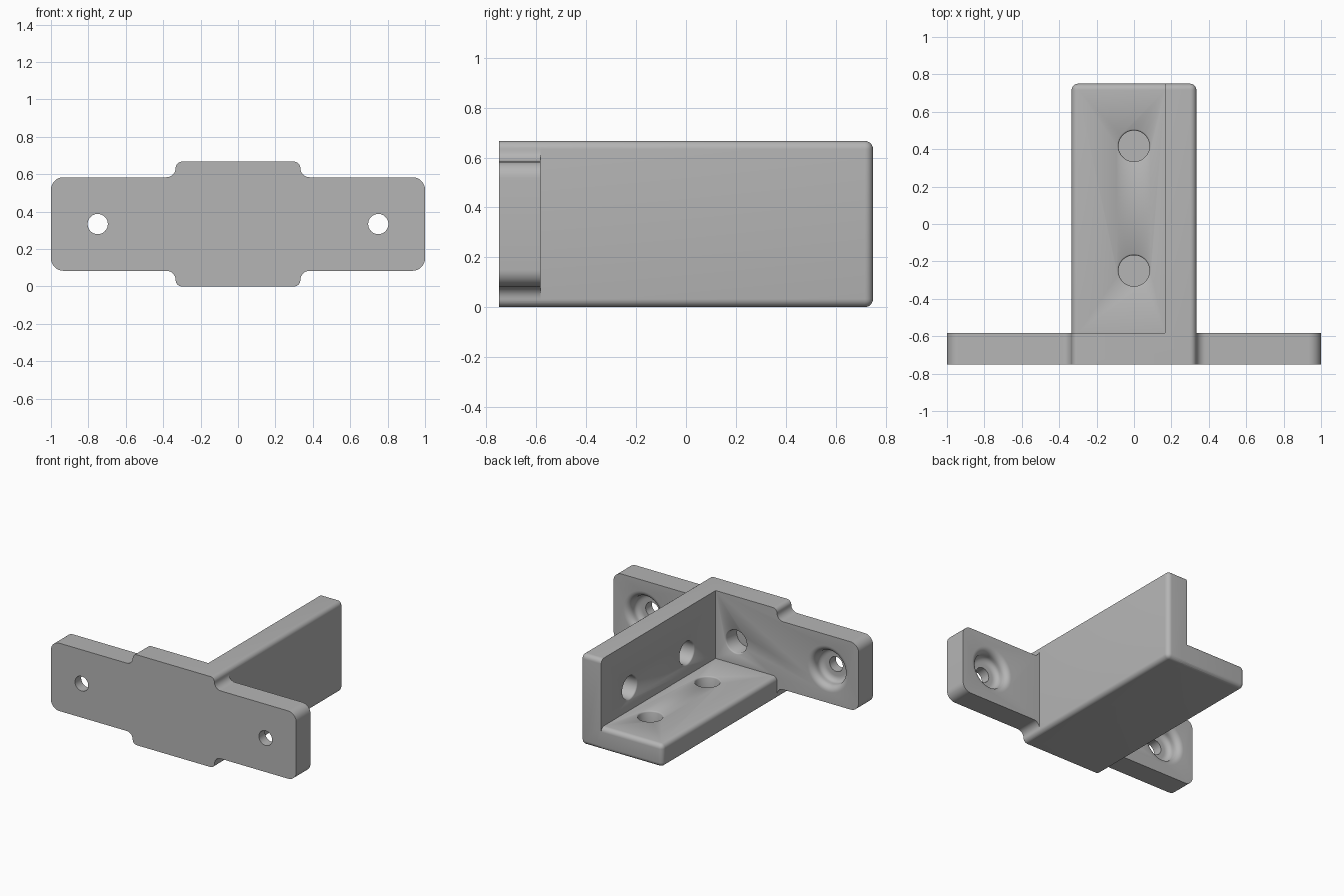
import bpy, bmesh, math
from mathutils import Vector, Matrix

old = bpy.data.objects.get("Cube")
if old:
    bpy.data.objects.remove(old, do_unlink=True)

W, H, T = 1 / 3, 2 / 3, 1 / 6      # half width of arm, height, wall thickness
R = 1 / 30                         # edge rounding
BACK, FRONT = 0.75, -0.75
SEAT = FRONT + T                   # rear face of the mounting plate

grey = bpy.data.materials.new("plain grey")
grey.use_nodes = True
colour = (0.46, 0.46, 0.46, 1)
grey.diffuse_color = colour
grey.node_tree.nodes["Principled BSDF"].inputs["Base Color"].default_value = colour


def finish(bm, name):
    bmesh.ops.recalc_face_normals(bm, faces=bm.faces)
    mesh = bpy.data.meshes.new(name)
    bm.to_mesh(mesh)
    bm.free()
    ob = bpy.data.objects.new(name, mesh)
    bpy.context.collection.objects.link(ob)
    mesh.materials.append(grey)
    return ob


def rounded_outline(corners, steps=8):
    """Replace each (x, z, radius) corner by an arc; all corners are square."""
    points = []
    for i, (x, z, r) in enumerate(corners):
        p = Vector((x, z))
        a = (Vector(corners[i - 1][:2]) - p).normalized() * r
        b = (Vector(corners[(i + 1) % len(corners)][:2]) - p).normalized() * r
        for k in range(steps + 1):
            t = k / steps * math.pi / 2
            points.append(p + a * (1 - math.sin(t)) + b * (1 - math.cos(t)))
    return points


def block(name, low, high, keep_sharp):
    """Box with rounded edges, except where keep_sharp(edge midpoint) is true."""
    bm = bmesh.new()
    bmesh.ops.create_cube(bm, size=1)
    low, high = Vector(low), Vector(high)
    for v in bm.verts:
        v.co = Vector([l + (c + 0.5) * (h - l) for c, l, h in zip(v.co, low, high)])
    edges = [e for e in bm.edges
             if not keep_sharp((e.verts[0].co + e.verts[1].co) / 2)]
    bmesh.ops.bevel(bm, geom=edges, offset=R, segments=6, profile=0.5, affect='EDGES')
    return finish(bm, name)


def add_hole(bm, profile, place, outward):
    """Turn a (radius, height) profile around the outward direction."""
    n = 48
    turn = Vector((0, 0, 1)).rotation_difference(Vector(outward)).to_matrix().to_4x4()
    mat = Matrix.Translation(place) @ turn
    rings = [[bm.verts.new(mat @ Vector((r * math.cos(2 * math.pi * i / n),
                                         r * math.sin(2 * math.pi * i / n), h)))
              for i in range(n)] for r, h in profile]
    for a, b in zip(rings, rings[1:]):
        for i in range(n):
            j = (i + 1) % n
            bm.faces.new((a[i], a[j], b[j], b[i]))
    bm.faces.new(rings[0])
    bm.faces.new(rings[-1])


def combine(target, tool, operation):
    mod = target.modifiers.new(operation, 'BOOLEAN')
    mod.operation, mod.solver, mod.object = operation, 'EXACT', tool
    bpy.context.view_layer.objects.active = target
    bpy.ops.object.modifier_apply(modifier=mod.name)
    bpy.data.objects.remove(tool, do_unlink=True)


# Mounting plate: stepped outline, mirrored in both directions
step = H / 8
quarter = [(1, H - step, 2 * R), (W, H - step, step - R), (W, H, R)]
upper = quarter + [(-x, z, r) for x, z, r in reversed(quarter)]
outline = rounded_outline(upper + [(x, H - z, r) for x, z, r in reversed(upper)])
bm = bmesh.new()
face = bm.faces.new([bm.verts.new((p.x, FRONT, p.y)) for p in outline])
extra = bmesh.ops.extrude_face_region(bm, geom=[face])["geom"]
for v in extra:
    if isinstance(v, bmesh.types.BMVert):
        v.co.y = SEAT
bracket = finish(bm, "bracket")

# L-shaped arm: upright wall and floor
inner = W - T
inside_plate = SEAT - T / 2
wall = block("upright_wall", (inner, inside_plate, 0), (W, BACK, H),
             lambda m: m.x < inner + 0.01 or m.y < SEAT)
floor = block("arm_floor", (-W, inside_plate, 0), (inner + 0.04, BACK, T),
              lambda m: m.x > inner + 0.01 or m.y < SEAT)
combine(wall, floor, 'UNION')
combine(bracket, wall, 'UNION')

# Blind sockets in floor, wall and plate, with softened rims
bm = bmesh.new()
socket = [(0.091, 0.02), (0.091, 0), (0.086, -0.003), (0.083, -0.009), (0.083, -0.125)]
for y in (-0.25, 5 / 12):
    add_hole(bm, socket, (0, y, T), (0, 0, 1))
    add_hole(bm, socket, (inner, y, H / 2), (-1, 0, 0))
add_hole(bm, socket, (0, SEAT, H / 2), (0, 1, 0))

# Countersunk screw holes through the plate ends
arc = [k / 6 * math.pi / 2 for k in range(7)]
sink = [(0.17, 0.02)]
sink += [(0.17 - 0.045 * math.sin(t), 0.045 * (math.cos(t) - 1)) for t in arc]
sink += [(0.085 + 0.04 * math.cos(t), -0.06 - 0.035 * math.sin(t)) for t in arc]
sink += [(0.054, -0.095), (0.054, -T - 0.02)]
for side in (-1, 1):
    add_hole(bm, sink, (side * 0.75, SEAT, H / 2), (0, 1, 0))
combine(bracket, finish(bm, "hole_cutters"), 'DIFFERENCE')

# Smooth the rounded edges, keep the sharp ones
bpy.ops.object.select_all(action='DESELECT')
bracket.select_set(True)
bpy.context.view_layer.objects.active = bracket
bpy.ops.object.shade_smooth_by_angle(angle=math.radians(35))
